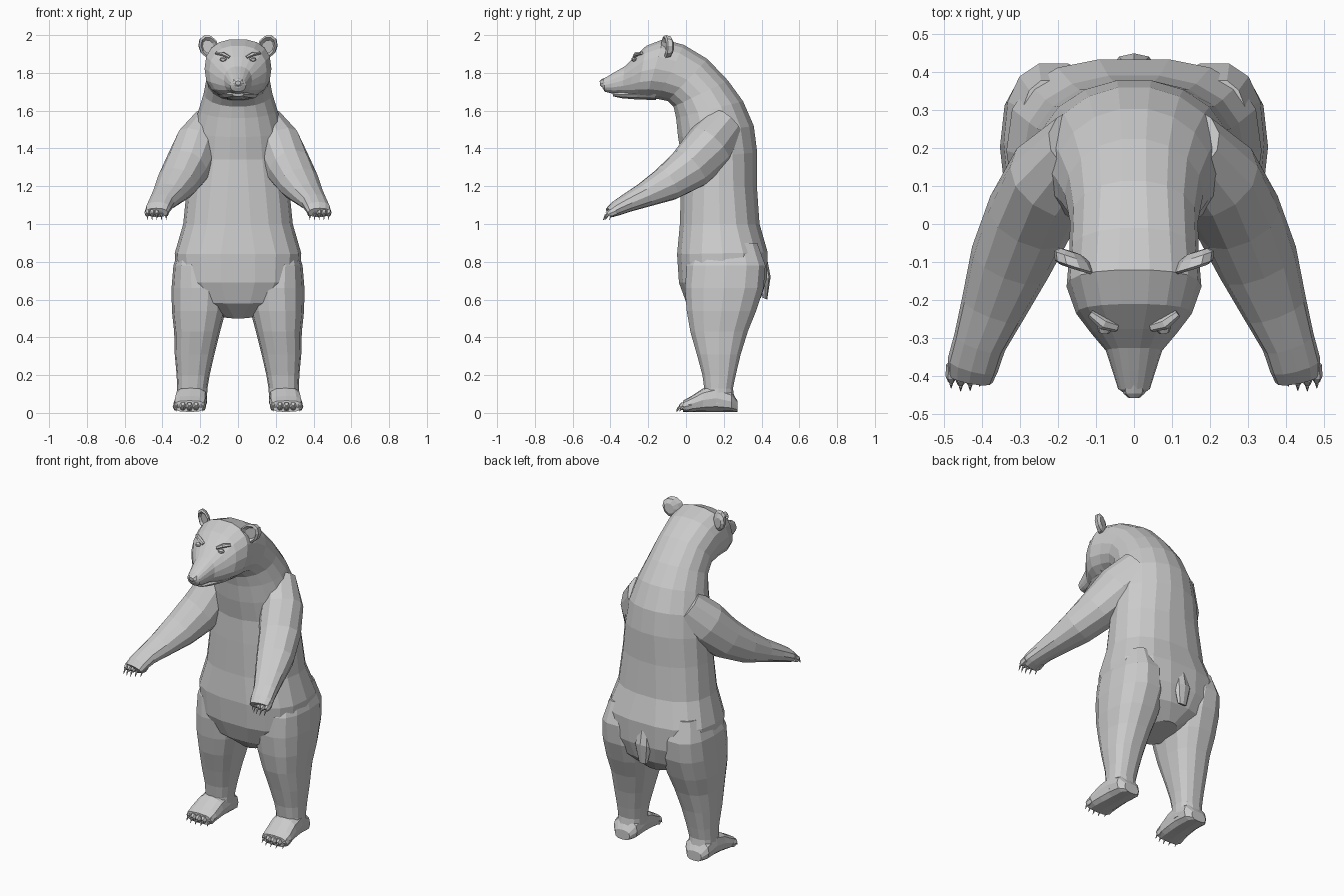
import bpy, bmesh, math
from mathutils import Vector as V


def loft(name, rings, sides, mirror=False):
    """Skin closed rings given as (centre, half axis u, half axis v, squareness)."""
    bm = bmesh.new()
    loops = []
    for c, u, v, n in rings:
        loop = []
        for i in range(sides):
            a = 2 * math.pi * i / sides
            p, q = math.cos(a), math.sin(a)
            p = math.copysign(abs(p) ** (2 / n), p)
            q = math.copysign(abs(q) ** (2 / n), q)
            loop.append(bm.verts.new(V(c) + V(u) * p + V(v) * q))
        loops.append(loop)
    for a, b in zip(loops, loops[1:]):
        for i in range(sides):
            j = (i + 1) % sides
            bm.faces.new((a[i], a[j], b[j], b[i]))
    bm.faces.new(loops[0][::-1])
    bm.faces.new(loops[-1])
    bmesh.ops.recalc_face_normals(bm, faces=bm.faces)
    me = bpy.data.meshes.new(name)
    bm.to_mesh(me)
    bm.free()
    ob = bpy.data.objects.new(name, me)
    bpy.context.collection.objects.link(ob)
    if mirror:
        ob.modifiers.new("mirror", 'MIRROR').use_mirror_merge = False
    return ob


def spine(name, stations, sides):
    """Rings from side profile pairs: front y,z, back y,z, half width, squareness."""
    rings = []
    for yf, zf, yb, zb, w, n in stations:
        f, b = V((0, yf, zf)), V((0, yb, zb))
        rings.append(((f + b) / 2, (w, 0, 0), (b - f) / 2, n))
    return loft(name, rings, sides)


def limb(name, path, sides, n=2.2):
    """Mirrored tube along a path of (centre, half width, half height)."""
    pts = [V(p[0]) for p in path]
    rings = []
    for i, (c, w, h) in enumerate(path):
        t = (pts[min(i + 1, len(pts) - 1)] - pts[max(i - 1, 0)]).normalized()
        s = t.cross(V((0, 0, 1))).normalized()
        rings.append((c, s * w, s.cross(t) * h, n))
    return loft(name, rings, sides, True)


# Torso, from crotch to the base of the neck, running on into the head
spine("body_and_head", [
    (.09, .50, .33, .53, .09, 2.2),
    (.00, .58, .40, .61, .26, 2.5),
    (-.04, .69, .43, .71, .325, 2.7),
    (-.05, .84, .435, .85, .335, 2.7),
    (-.035, 1.0, .392, 1.0, .29, 2.4),
    (-.03, 1.2, .378, 1.2, .27, 2.2),
    (-.025, 1.34, .38, 1.38, .258, 2),
    (-.045, 1.46, .362, 1.52, .24, 2),
    (-.055, 1.56, .305, 1.65, .208, 2),
    (-.068, 1.62, .225, 1.76, .182, 2),
    (-.10, 1.65, .115, 1.875, .168, 2.1),
    (-.15, 1.66, -.01, 1.95, .17, 2.3),
    (-.21, 1.665, -.12, 1.98, .177, 2.4),
    (-.26, 1.67, -.21, 1.945, .152, 2.4),
    (-.30, 1.675, -.275, 1.885, .112, 2.3),
    (-.34, 1.685, -.325, 1.835, .074, 2.3),
    (-.39, 1.69, -.385, 1.80, .056, 2.3),
    (-.43, 1.70, -.435, 1.77, .042, 2.2),
    (-.442, 1.72, -.452, 1.752, .022, 2)], 18)

# Lower jaw
spine("lower_jaw", [
    (-.16, 1.655, -.16, 1.72, .11, 2.2),
    (-.26, 1.658, -.26, 1.715, .085, 2.3),
    (-.34, 1.665, -.34, 1.705, .052, 2.3),
    (-.385, 1.675, -.39, 1.695, .03, 2)], 10)

# Nose pad
spine("nose", [
    (-.425, 1.725, -.415, 1.78, .034, 2.4),
    (-.445, 1.725, -.445, 1.768, .028, 2.4),
    (-.455, 1.735, -.457, 1.757, .015, 2)], 8)

# Tail
spine("tail", [
    (.36, .78, .425, .84, .03, 2),
    (.39, .70, .448, .72, .055, 2),
    (.405, .61, .43, .60, .03, 2)], 8)

# Cupped ears, turned a little outwards
ear_rings = []
for depth, r in ((.03, .028), (.015, .05), (-.012, .056), (-.02, .046), (-.002, .032)):
    c = V((.158, -.10, 1.938)) + V((.3, .95, 0)) * depth
    ear_rings.append((c, V((.95, .3, .1)) * r, V((.1, 0, 1.12)) * r, 2.1))
loft("ear", ear_rings, 10, True)

# Eyes and brow ridges
limb("eye", [((.075, -.262, 1.872), .012, .006), ((.078, -.275, 1.872), .02, .013),
             ((.08, -.287, 1.870), .012, .007)], 8)
limb("brow", [((.045, -.272, 1.882), .012, .008), ((.08, -.262, 1.9), .016, .011),
              ((.115, -.235, 1.905), .01, .008)], 6)

# Front legs held out ahead, down to the paw
limb("front_leg", [
    ((.13, .21, 1.52), .10, .12),
    ((.21, .125, 1.41), .122, .135),
    ((.272, .02, 1.295), .118, .12),
    ((.325, -.10, 1.213), .108, .095),
    ((.37, -.22, 1.153), .086, .066),
    ((.405, -.31, 1.112), .07, .05),
    ((.423, -.37, 1.082), .068, .04),
    ((.43, -.405, 1.06), .06, .028)], 12)

# Hind legs: stacked sections z, inner x, outer x, front y, back y
hind = []
for z, xi, xo, yf, yb in ((.90, .14, .30, .06, .38), (.78, .08, .342, .0, .425),
                          (.66, .05, .352, -.01, .415), (.54, .065, .35, .0, .375),
                          (.43, .095, .338, .02, .33), (.31, .125, .335, .055, .292),
                          (.20, .15, .325, .085, .265), (.13, .162, .322, .095, .25),
                          (.05, .165, .325, .07, .262)):
    hind.append((((xi + xo) / 2, (yf + yb) / 2, z), ((xo - xi) / 2, 0, 0),
                 (0, (yb - yf) / 2, 0), 2.5))
loft("hind_leg", hind, 14, True)

# Hind feet: y, centre x, half width, top z
foot = []
for y, x, w, top in ((.272, .245, .05, .06), (.24, .245, .08, .11), (.16, .246, .083, .145),
                     (.09, .25, .085, .125), (.03, .255, .088, .085), (-.015, .257, .084, .06)):
    foot.append(((x, y, top / 2 + .005), (w, 0, 0), (0, 0, top / 2), 2.8))
loft("hind_foot", foot, 12, True)

# Toes and claws, five to a paw
for i in range(5):
    k = (i - 2) / 2
    arc = .018 * k * k
    x, y = .257 + .07 * k, -.02 + arc
    limb(f"hind_toe_{i + 1}", [((x, y + .03, .04), .016, .022), ((x, y, .034), .019, .024),
                               ((x, y - .014, .028), .011, .014)], 6)
    limb(f"hind_claw_{i + 1}", [((x, y - .005, .032), .007, .009),
                                ((x, y - .02, .026), .005, .007),
                                ((x, y - .033, .008), .001, .001)], 5)
    x, y = .43 + .05 * k, -.405 + arc + .012 * -k
    limb(f"front_toe_{i + 1}", [((x, y + .03, 1.07), .013, .02), ((x, y, 1.058), .015, .02),
                                ((x, y - .014, 1.05), .009, .012)], 6)
    limb(f"front_claw_{i + 1}", [((x, y - .005, 1.052), .006, .008),
                                 ((x, y - .02, 1.045), .005, .006),
                                 ((x, y - .032, 1.022), .001, .001)], 5)
